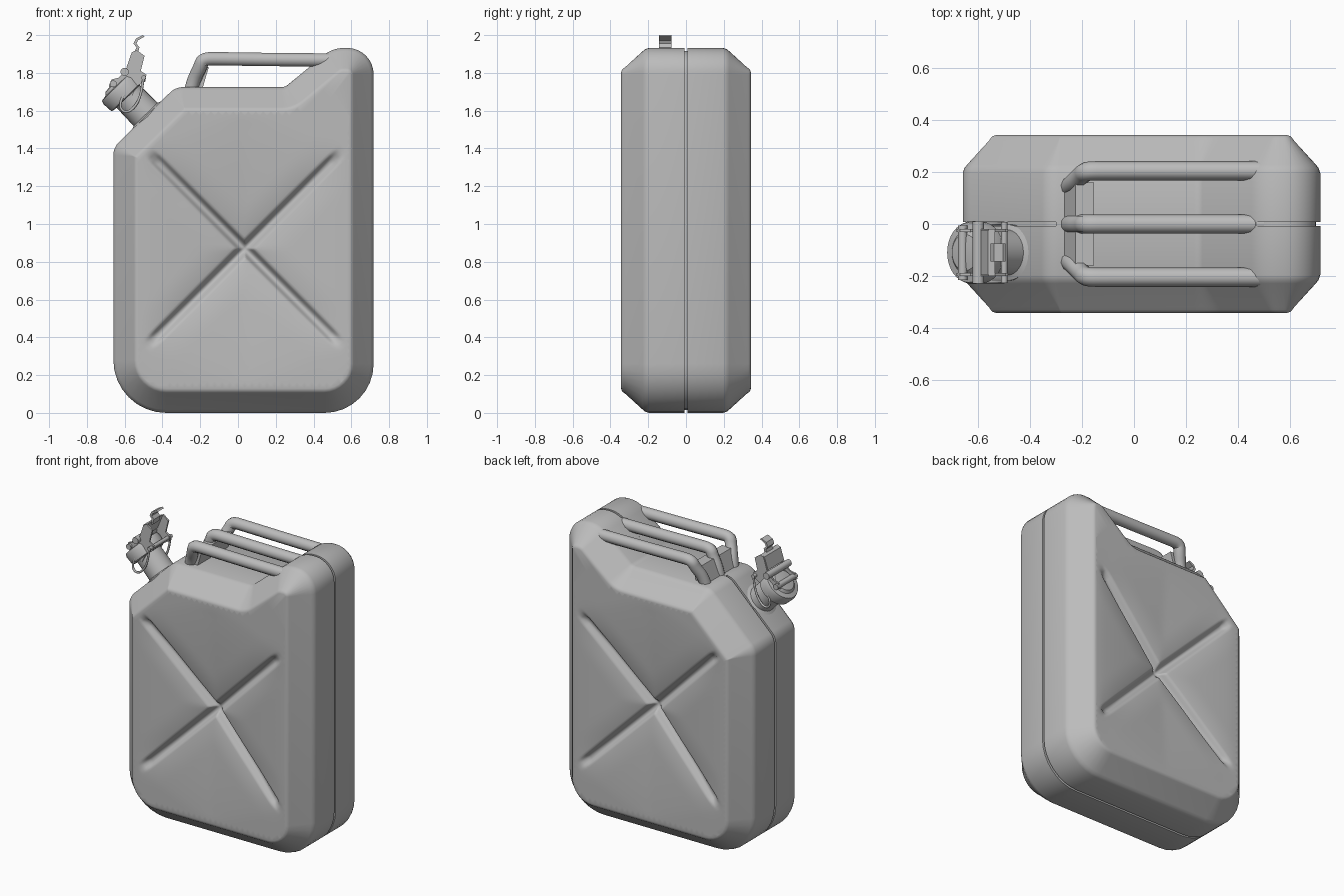
import bpy, bmesh, math
from mathutils import Vector

if "Cube" in bpy.data.objects:
    bpy.data.objects.remove(bpy.data.objects["Cube"])

steel = bpy.data.materials.new("grey_painted_steel")
steel.diffuse_color = (0.5, 0.5, 0.5, 1)
steel.use_nodes = True
steel.node_tree.nodes["Principled BSDF"].inputs["Base Color"].default_value = steel.diffuse_color


def finish(bm, name, angle=35):
    bmesh.ops.recalc_face_normals(bm, faces=bm.faces)
    me = bpy.data.meshes.new(name)
    bm.to_mesh(me)
    bm.free()
    ob = bpy.data.objects.new(name, me)
    bpy.context.collection.objects.link(ob)
    me.materials.append(steel)
    bpy.ops.object.select_all(action='DESELECT')
    ob.select_set(True)
    bpy.context.view_layer.objects.active = ob
    bpy.ops.object.shade_smooth_by_angle(angle=math.radians(angle))
    return ob


def prism(name, pts, y0, y1):
    """Side outline in x, z extruded between two y values."""
    bm = bmesh.new()
    f = bm.faces.new([bm.verts.new((x, y0, z)) for x, z in pts])
    r = bmesh.ops.extrude_face_region(bm, geom=[f])
    for v in r["geom"]:
        if isinstance(v, bmesh.types.BMVert):
            v.co.y = y1
    return finish(bm, name)


def tube(name, pts, r):
    cu = bpy.data.curves.new(name, 'CURVE')
    cu.dimensions = '3D'
    cu.bevel_depth, cu.bevel_resolution, cu.resolution_u = r, 3, 6
    cu.use_fill_caps = True
    sp = cu.splines.new('NURBS')
    sp.points.add(len(pts) - 1)
    for p, c in zip(sp.points, pts):
        p.co = (*c, 1)
    sp.use_endpoint_u, sp.order_u = True, 3
    cu.materials.append(steel)
    ob = bpy.data.objects.new(name, cu)
    bpy.context.collection.objects.link(ob)


def lathe(name, profile, base, axis, n=32):
    """Profile of (radius, height) revolved round an axis."""
    bm = bmesh.new()
    rot = Vector((0, 0, 1)).rotation_difference(Vector(axis))
    rings = [[bm.verts.new(Vector(base) + rot @ Vector((r * math.cos(k * math.tau / n), r * math.sin(k * math.tau / n), h)))
              for k in range(n)] for r, h in profile]
    for a, b in zip(rings, rings[1:]):
        for k in range(n):
            bm.faces.new((a[k], a[(k + 1) % n], b[(k + 1) % n], b[k]))
    bm.faces.new(rings[0])
    bm.faces.new(rings[-1])
    return finish(bm, name)


# Body outline: corner x, z and corner radius, counter-clockwise
CORNERS = [(-.66, 0, .28), (.718, 0, .26), (.718, 1.932, .14), (.5, 1.932, .17),
           (.25, 1.725, .05), (-.33, 1.725, .1), (-.66, 1.405, .1)]


def outline(d, seg=8):
    """Outline moved inward by d, with rounded corners."""
    n = len(CORNERS)
    P = [Vector(c[:2]) for c in CORNERS]
    E = [(P[(i + 1) % n] - P[i]).normalized() for i in range(n)]
    Q = []
    for i in range(n):
        a, b = E[i - 1], E[i]
        na, nb = Vector((-a.y, a.x)), Vector((-b.y, b.x))
        Q.append(P[i] + (na + nb) * d / (1 + na.dot(nb)))
    out = []
    for i in range(n):
        a, b = E[i - 1], E[i]
        turn = a.cross(b)
        th = math.acos(max(-1, min(1, a.dot(b))))
        r = max(.01, CORNERS[i][2] - d) if turn > 0 else CORNERS[i][2] + d
        lim = .64 * min((Q[i] - Q[i - 1]).length, (Q[(i + 1) % n] - Q[i]).length)
        t = min(r * math.tan(th / 2), lim)
        r = t / math.tan(th / 2)
        s = 1 if turn > 0 else -1
        start = Q[i] - a * t
        c = start + Vector((-a.y, a.x)) * r * s
        for k in range(seg + 1):
            w = s * th * k / seg
            v = start - c
            out.append(c + Vector((v.x * math.cos(w) - v.y * math.sin(w),
                                   v.x * math.sin(w) + v.y * math.cos(w))))
    return out


def smooth(t):
    t = max(0, min(1, t))
    return t * t * (3 - 2 * t)


# Body shell: seam slot, rounded shoulder, sloped band, flat side
half = [(.016, .007), (0, .007), (0, .197), (.006, .215), (.017, .229), (.1, .32), (.108, .331), (.116, .339), (.128, .343)]
profile = [(d, -y) for d, y in reversed(half)] + half
bm = bmesh.new()
rings = [[bm.verts.new((p.x, y, p.y)) for p in outline(d)] for d, y in profile]
N = len(rings[0])
for a, b in zip(rings, rings[1:]):
    for k in range(N):
        bm.faces.new((a[k], a[(k + 1) % N], b[(k + 1) % N], b[k]))
caps = [bm.faces.new(rings[0]), bm.faces.new(rings[-1])]

# Side panels cut along both diagonals, then pressed inward with crossed grooves
CX, CZ = .035, .87
offs = [0, .007, .014, .021, .028, .036, .046, .06, .08] + [.105 + .028 * i for i in range(29)]
offs = sorted({s * o for o in offs for s in (1, -1)})
for nrm in (Vector((1, 0, 1)).normalized(), Vector((-1, 0, 1)).normalized()):
    for o in offs:
        faces = [f for f in bm.faces if all(abs(abs(v.co.y) - .343) < 1e-5 for v in f.verts)]
        geom = list({e for f in faces for e in f.edges}) + list({v for f in faces for v in f.verts}) + faces
        bmesh.ops.bisect_plane(bm, geom=geom, dist=1e-5, plane_co=Vector((CX, 0, CZ)) + nrm * o, plane_no=nrm)
border = outline(.128)


def edge_dist(p):
    best = 9
    for k in range(N):
        a, b = border[k - 1], border[k]
        ab = b - a
        t = max(0, min(1, (p - a).dot(ab) / max(ab.length_squared, 1e-12)))
        best = min(best, (p - a - ab * t).length)
    return best


for v in bm.verts:
    if abs(v.co.y) > .3429:
        dx, dz = v.co.x - CX, v.co.z - CZ
        u, w = abs(dx) / .53, abs(dz) / .53
        m = u if u > w else w - .3 * (w - u)
        p, q = abs(dx + dz) / math.sqrt(2), abs(dz - dx) / math.sqrt(2)
        along, across = max(p, q), min(p, q)
        depth = .055 * max(0, 1 - m) ** 1.4
        depth += .02 * max(0, 1 - across / .16) ** 2 * smooth((.8 - along) / .4)
        depth += (.036 - .014 * along / .7) * (1 - smooth((across - .008) / .03)) * (1 - smooth((along - .66) / .05))
        v.co.y -= math.copysign(depth * smooth(edge_dist(Vector((v.co.x, v.co.z))) / .08), v.co.y)
finish(bm, "can_body", 60)

# Filled part of the seam beneath the handles
prism("seam_cover", [(-.3, 1.65), (.2, 1.65), (.47, 1.85), (.47, 1.905), (.25, 1.726), (-.3, 1.726)], -.009, .009)

# Triple carrying handle and the plate joining its legs
for label, y in (("front", -.205), ("middle", 0), ("rear", .205)):
    tube(label + "_handle", [(.51, y, 1.868), (.2, y, 1.87), (-.1, y, 1.875), (-.185, y, 1.875),
                             (-.2, y * .93, 1.83), (-.235, y * .75, 1.76), (-.25, y * .7, 1.70)], .037)
prism("handle_leg_plate", [(-.275, 1.71), (-.19, 1.71), (-.155, 1.83), (-.225, 1.83)], -.16, .16)

# Spout neck and cap
SY = -.11
axis = Vector((-.7, 0, .72)).normalized()
base = Vector((-.46, SY, 1.55))
lathe("spout_neck", [(.108, 0), (.108, .035), (.088, .042), (.085, .21)], base, axis)
lathe("spout_cap", [(.1, .175), (.118, .18), (.122, .235), (.115, .255), (.085, .26), (.07, .275), (.03, .28)], base, axis)

# Locking lever: two cheeks, bridge, thumb hook, pins and wire bail
cheek = [(-.685, 1.73), (-.67, 1.765), (-.63, 1.775), (-.585, 1.83), (-.56, 1.91), (-.535, 1.92), (-.495, 1.89),
         (-.515, 1.81), (-.485, 1.79), (-.49, 1.755), (-.535, 1.73), (-.57, 1.66), (-.62, 1.67), (-.64, 1.72)]
for label, s in (("front", -1), ("rear", 1)):
    y = SY + s * .085
    prism(label + "_lever_cheek", cheek, y - .006, y + .006)
    yb = SY + s * .112
    tube(label + "_wire_bail", [(-.5, yb, 1.78), (-.51, yb, 1.68), (-.56, yb, 1.6), (-.61, yb, 1.59),
                                (-.63, yb, 1.64), (-.6, yb, 1.69)], .007)
prism("lever_bridge", [(-.59, 1.83), (-.562, 1.91), (-.535, 1.92), (-.54, 1.905), (-.575, 1.82)], SY - .085, SY + .085)
prism("lever_hook", [(-.55, 1.9), (-.538, 1.935), (-.553, 1.955), (-.54, 1.982), (-.505, 2.0), (-.495, 1.992),
                     (-.53, 1.972), (-.538, 1.955), (-.522, 1.935), (-.53, 1.9)], SY - .034, SY + .034)
for label, x, z, r, h in (("lower", -.66, 1.742, .018, .105), ("hinge", -.6, 1.805, .022, .12), ("rear", -.5, 1.775, .012, .118)):
    lathe(label + "_lever_pin", [(r, 0), (r, 2 * h)], (x, SY - h, z), (0, 1, 0), 16)
